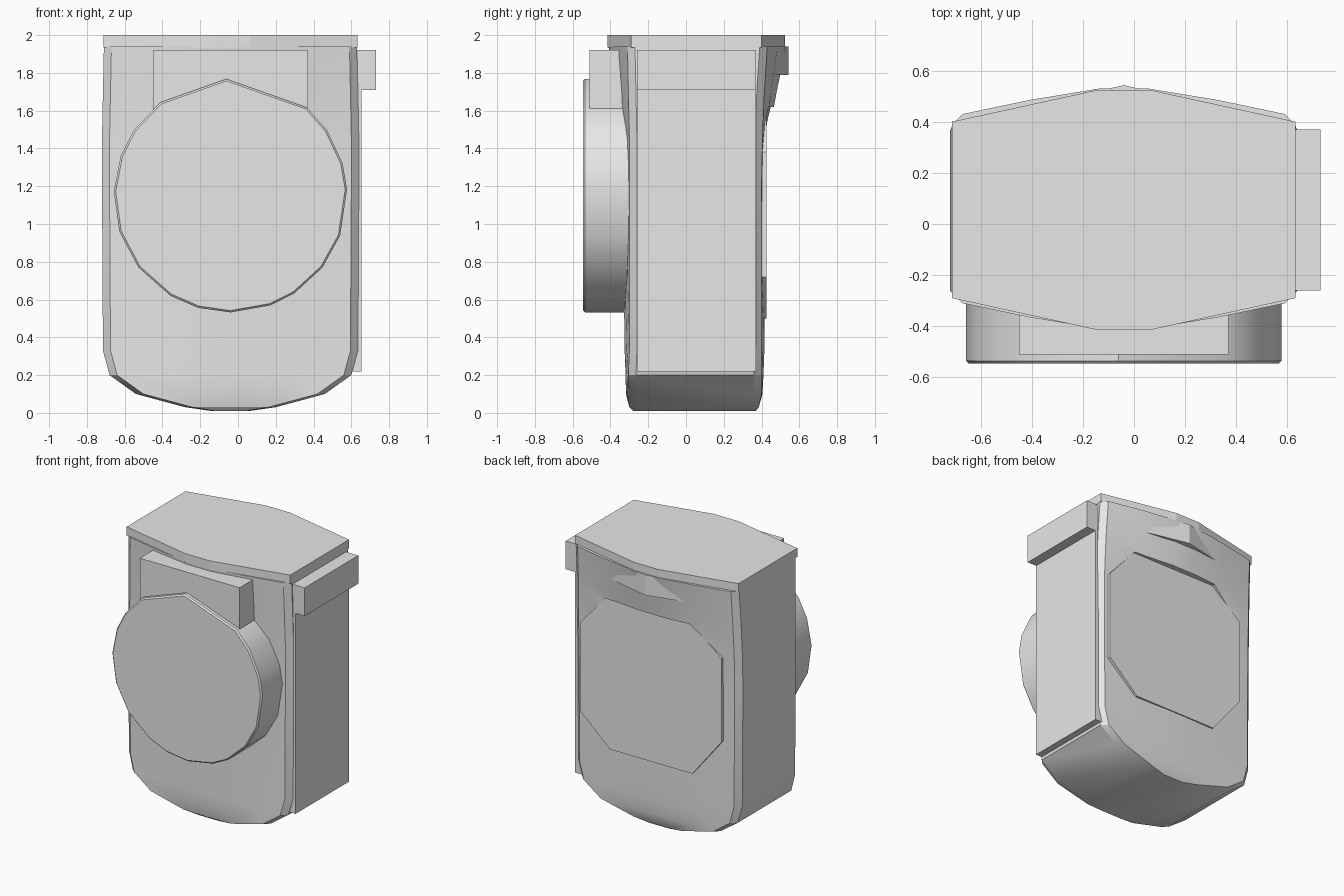
import bpy
import bmesh
from math import radians, sin, cos

cube = bpy.data.objects.get("Cube")
if cube:
    bpy.data.objects.remove(cube, do_unlink=True)

CX = -0.04  # middle of the body across

grey = bpy.data.materials.new("plain_grey")
grey.use_nodes = True
grey.diffuse_color = (0.8, 0.8, 0.8, 1)
grey.node_tree.nodes["Principled BSDF"].inputs["Base Color"].default_value = (0.8, 0.8, 0.8, 1)


def loft(name, rings):
    """Skin a stack of equal rings and cap both ends."""
    bm = bmesh.new()
    loops = [[bm.verts.new(p) for p in ring] for ring in rings]
    for a, b in zip(loops, loops[1:]):
        for i in range(len(a)):
            j = (i + 1) % len(a)
            bm.faces.new((a[i], a[j], b[j], b[i]))
    bm.faces.new(loops[0])
    bm.faces.new(loops[-1])
    bmesh.ops.recalc_face_normals(bm, faces=bm.faces)
    mesh = bpy.data.meshes.new(name)
    bm.to_mesh(mesh)
    bm.free()
    mesh.materials.append(grey)
    obj = bpy.data.objects.new(name, mesh)
    bpy.context.collection.objects.link(obj)
    return obj


def prism_y(name, outline, y0, y1):
    return loft(name, [[(x, y, z) for x, z in outline] for y in (y0, y1)])


def prism_z(name, outline, z0, z1):
    return loft(name, [[(x, y, z) for x, y in outline] for z in (z0, z1)])


def box(name, x0, x1, y0, y1, z0, z1):
    return prism_z(name, [(x0, y0), (x1, y0), (x1, y1), (x0, y1)], z0, z1)


def activate(obj):
    bpy.ops.object.select_all(action="DESELECT")
    obj.select_set(True)
    bpy.context.view_layer.objects.active = obj


def smooth(obj):
    activate(obj)
    bpy.ops.object.shade_smooth_by_angle(angle=radians(30))


def body_ring(z, w, front, front_edge, back, back_edge):
    """Horizontal section: bowed front and back, chamfered corners."""
    def half(mid, edge, side):
        c = min(0.04, w * 0.2)
        return [(w, side), (w - c, edge), (w * 0.55, edge + (mid - edge) * 0.55), (w * 0.14, mid)]
    f = half(front, front_edge, front_edge + 0.04)
    b = half(back, back_edge, back_edge - 0.04)
    pts = f + [(-x, y) for x, y in reversed(f)] + [(-x, y) for x, y in b] + list(reversed(b))
    return [(CX + x, y, z) for x, y in pts]


# Body: height, half width, front middle/edge, back middle/edge
sections = [
    (0.01, 0.10, -0.28, -0.28, 0.37, 0.37),
    (0.03, 0.24, -0.30, -0.30, 0.385, 0.385),
    (0.10, 0.50, -0.318, -0.31, 0.405, 0.40),
    (0.20, 0.64, -0.32, -0.305, 0.41, 0.40),
    (0.33, 0.675, -0.325, -0.30, 0.415, 0.40),
    (1.20, 0.68, -0.335, -0.30, 0.425, 0.40),
    (1.45, 0.68, -0.35, -0.30, 0.435, 0.405),
    (1.70, 0.675, -0.38, -0.305, 0.48, 0.415),
    (1.94, 0.67, -0.41, -0.31, 0.53, 0.43),
]
body = loft("body", [body_ring(*s) for s in sections])

# Flat octagonal panel sunk into the back
octagon = [(0.36, 1.62), (-0.34, 1.62), (-0.59, 1.42), (-0.59, 0.80),
           (-0.35, 0.50), (0.33, 0.50), (0.57, 0.72), (0.57, 1.38)]
cutter = prism_y("panel_cutter", octagon, 0.424, 0.8)
cut = body.modifiers.new("panel_recess", "BOOLEAN")
cut.operation = "DIFFERENCE"
cut.object = cutter
activate(body)
bpy.ops.object.modifier_apply(modifier=cut.name)
bpy.data.objects.remove(cutter, do_unlink=True)
smooth(body)
prism_y("back_panel", octagon, 0.30, 0.425)

# Small pointed lip under the lid at the back
prism_z("back_lip", [(CX - 0.32, 0.47), (CX + 0.32, 0.47), (CX, 0.543)], 1.79, 1.94)

# Lid
right = [(0.1, -0.415), (0.672, -0.29), (0.672, 0.40), (0.1, 0.525)]
lid_outline = [(CX + x, y) for x, y in right] + [(CX - x, y) for x, y in reversed(right)]
prism_z("lid", lid_outline, 1.935, 2.0)

# Round front pocket, with a thin chamfer on its rim
angles = [92, 49, 34, 16, 3, -20, -38, -57, -70, -90,
          -106, -121, -142, -162, 178, 160, 146, 127]


def disc_ring(y, r):
    return [(CX + r * cos(radians(a)), y, 1.15 + r * sin(radians(a))) for a in angles]


disc = loft("front_disc", [disc_ring(-0.25, 0.618), disc_ring(-0.535, 0.618), disc_ring(-0.545, 0.608)])
smooth(disc)

# Block above the disc, side plate and side block
box("front_block", -0.45, 0.37, -0.51, -0.25, 1.45, 1.92)
box("side_plate", 0.58, 0.655, -0.26, 0.37, 0.22, 1.71)
box("side_block", 0.58, 0.73, -0.26, 0.37, 1.71, 1.92)
